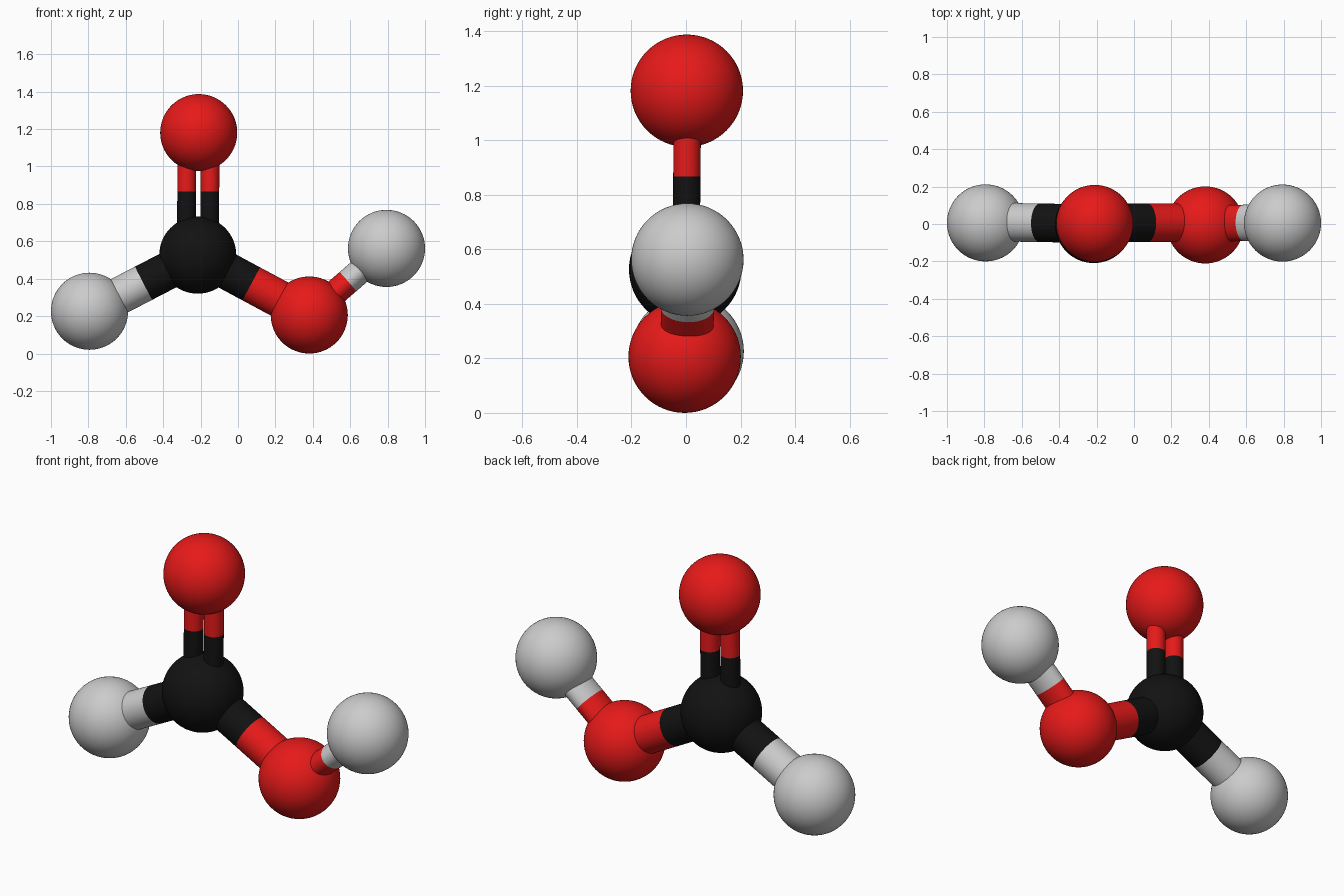
import bpy
from math import radians
from mathutils import Vector, Matrix

if "Cube" in bpy.data.objects:
    bpy.data.objects.remove(bpy.data.objects["Cube"])


def material(name, rgb):
    m = bpy.data.materials.new(name)
    m.diffuse_color = (*rgb, 1)
    m.use_nodes = True
    m.node_tree.nodes["Principled BSDF"].inputs["Base Color"].default_value = m.diffuse_color
    return m


RED = material("red", (0.8, 0.01, 0.01))
BLACK = material("black", (0.006, 0.006, 0.006))
GREY = material("light_grey", (0.55, 0.55, 0.55))
ATOM_R = 0.206


def finish(obj, name, mat):
    obj.name = name
    obj.data.materials.append(mat)
    bpy.ops.object.shade_smooth_by_angle(angle=radians(40))


def atom(name, centre, mat):
    bpy.ops.mesh.primitive_uv_sphere_add(segments=64, ring_count=32, radius=ATOM_R, location=centre)
    finish(bpy.context.object, name, mat)
    return Vector(centre)


def rod(name, a, b, flat, depth, mat):
    """Cylinder from a to b; flat = radius in the xz plane, depth = radius along y."""
    axis = (b - a).normalized()
    y = Vector((0, 1, 0))
    y = (y - axis * y.dot(axis)).normalized()
    x = y.cross(axis)
    bpy.ops.mesh.primitive_cylinder_add(vertices=48, radius=1, depth=(b - a).length)
    obj = bpy.context.object
    basis = Matrix((x * flat, y * depth, axis)).transposed().to_4x4()
    obj.data.transform(Matrix.Translation((a + b) / 2) @ basis)
    finish(obj, name, mat)


def bond(name, a, b, mat_a, mat_b, flat=0.1, depth=0.103, split=0.5, offset=(0, 0, 0)):
    """Two-coloured bond between two atom centres, stopping inside each atom."""
    off = Vector(offset)
    start, end = a.lerp(b, 0.1) + off, a.lerp(b, 0.9) + off
    mid = a.lerp(b, split) + off
    rod(name + "_inner_half", start, mid, flat, depth, mat_a)
    rod(name + "_outer_half", mid, end, flat, depth, mat_b)


# Atoms
carbon = atom("carbon_atom", (-0.215, -0.003, 0.526), BLACK)
oxygen_top = atom("upper_oxygen_atom", (-0.21, 0.003, 1.181), RED)
oxygen_side = atom("side_oxygen_atom", (0.381, -0.005, 0.206), RED)
hydrogen_left = atom("left_hydrogen_atom", (-0.794, 0.006, 0.226), GREY)
hydrogen_right = atom("right_hydrogen_atom", (0.794, 0.005, 0.562), GREY)

# Single bonds
bond("left_bond", carbon, hydrogen_left, BLACK, GREY, offset=(0, 0.005, 0))
bond("side_bond", carbon, oxygen_side, BLACK, RED, split=0.48, offset=(0, 0.01, 0))
bond("right_bond", oxygen_side, hydrogen_right, RED, GREY, flat=0.068, depth=0.097,
     offset=(0, 0.006, 0))

# Double bond
for side, dx in (("left", -0.062), ("right", 0.062)):
    bond("double_bond_" + side, carbon, oxygen_top, BLACK, RED, flat=0.05, depth=0.05,
         split=0.52, offset=(dx, 0.003, 0))
